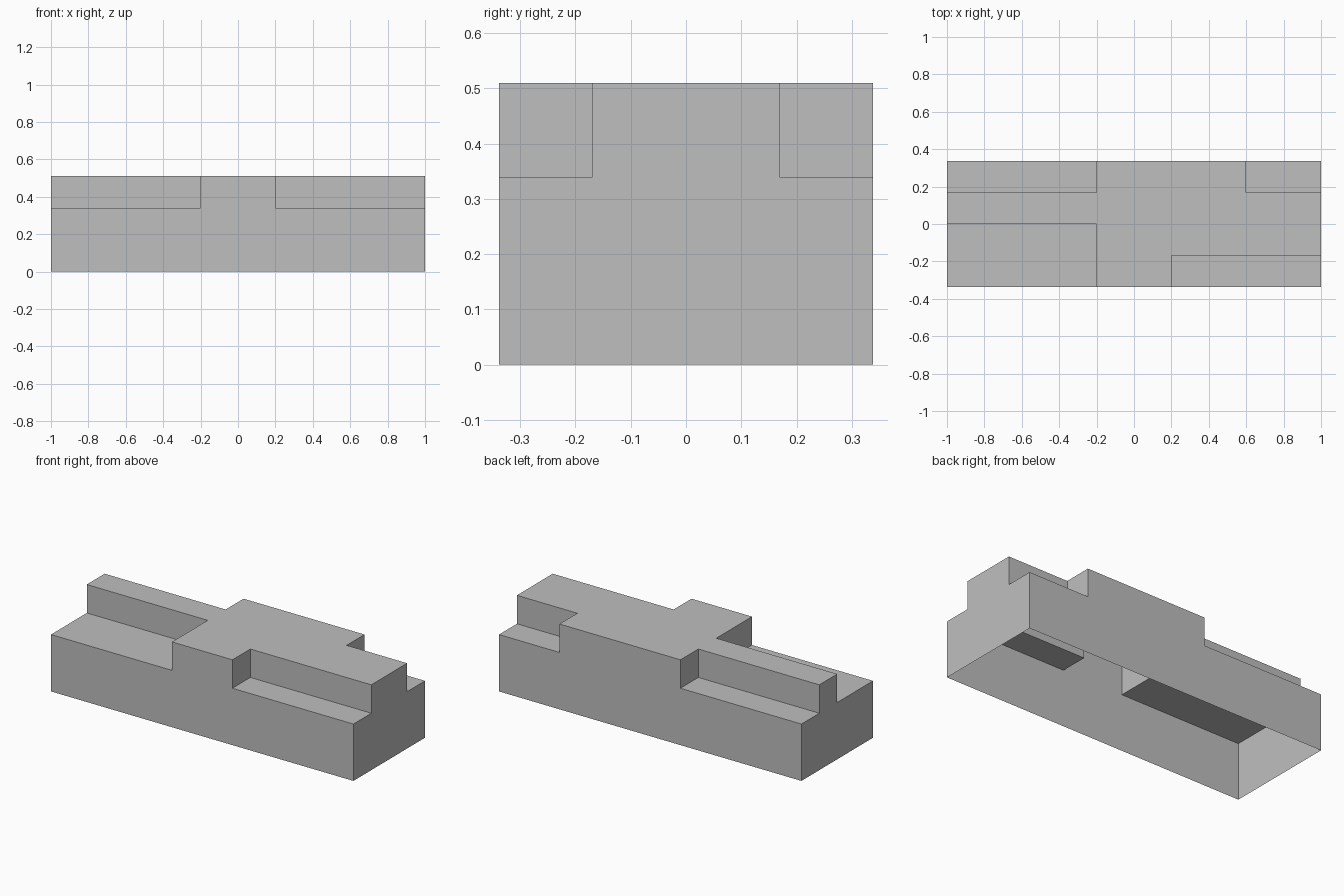
import bpy
import bmesh
from mathutils import Vector

cube = bpy.data.objects.get("Cube")
if cube:
    bpy.data.objects.remove(cube, do_unlink=True)

HALF_Y, QUARTER_Y = 0.338, 0.169
STEP, TOP = 0.34, 0.51
OVER = 0.1  # cutters reach past the block

grey = bpy.data.materials.new("plain grey")
grey.use_nodes = True
grey.diffuse_color = (0.52, 0.52, 0.52, 1)
grey.node_tree.nodes["Principled BSDF"].inputs["Base Color"].default_value = grey.diffuse_color


def box(name, low, high):
    """Axis-aligned box between two corners."""
    low, high = Vector(low), Vector(high)
    bm = bmesh.new()
    bmesh.ops.create_cube(bm, size=1)
    bmesh.ops.scale(bm, vec=high - low, verts=bm.verts)
    bmesh.ops.translate(bm, vec=(low + high) / 2, verts=bm.verts)
    mesh = bpy.data.meshes.new(name)
    bm.to_mesh(mesh)
    bm.free()
    mesh.materials.append(grey)
    obj = bpy.data.objects.new(name, mesh)
    bpy.context.collection.objects.link(obj)
    return obj


block = box("stepped_block", (-1, -HALF_Y, 0), (1, HALF_Y, TOP))

# Corner notches: end side, front or back side, inner x, inner y
notches = {
    "front_right_notch": (-1, -1, -0.2, 0),
    "front_left_notch": (1, -1, 0.2, -QUARTER_Y),
    "back_right_notch": (-1, 1, -0.2, QUARTER_Y),
    "back_left_notch": (1, 1, 0.6, QUARTER_Y),
}
cutters = []
for name, (sx, sy, x, y) in notches.items():
    xs = sorted((x, sx * (1 + OVER)))
    ys = sorted((y, sy * (HALF_Y + OVER)))
    cutter = box(name, (xs[0], ys[0], STEP), (xs[1], ys[1], TOP + OVER))
    cutter.hide_render = True
    cutters.append(cutter)
    cut = block.modifiers.new(name, 'BOOLEAN')
    cut.operation, cut.solver, cut.object = 'DIFFERENCE', 'EXACT', cutter

# Apply the cuts and remove the cutters
bpy.context.view_layer.update()
graph = bpy.context.evaluated_depsgraph_get()
result = bpy.data.meshes.new_from_object(block.evaluated_get(graph))
block.modifiers.clear()
block.data = result
for cutter in cutters:
    bpy.data.objects.remove(cutter, do_unlink=True)

# Open the underside, leaving a hollow shell
bm = bmesh.new()
bm.from_mesh(result)
bottom = [f for f in bm.faces if f.calc_center_median().z < 0.001]
bmesh.ops.delete(bm, geom=bottom, context='FACES')
bm.to_mesh(result)
bm.free()
